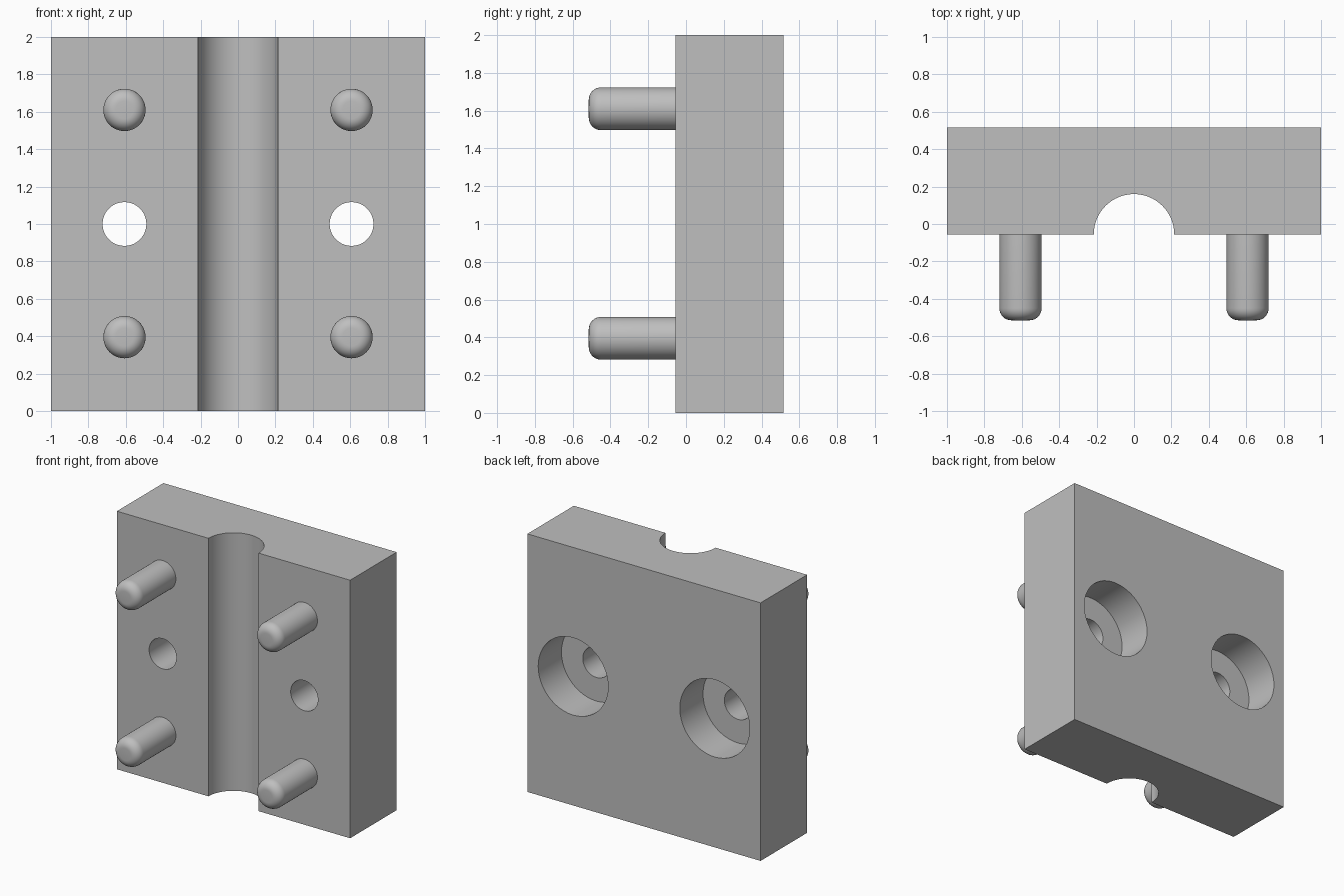
import bpy, bmesh, math
from mathutils import Matrix

if "Cube" in bpy.data.objects:
    bpy.data.objects.remove(bpy.data.objects["Cube"])

FRONT, BACK = -0.055, 0.515
GROOVE_R = 0.215
PIN_X, HOLE_Z = 0.607, 1.0

grey = bpy.data.materials.new("plain grey")
grey.diffuse_color = (0.52, 0.52, 0.52, 1)
grey.use_nodes = True
grey.node_tree.nodes["Principled BSDF"].inputs["Base Color"].default_value = grey.diffuse_color


def make_object(name, bm):
    bmesh.ops.recalc_face_normals(bm, faces=bm.faces[:])
    mesh = bpy.data.meshes.new(name)
    bm.to_mesh(mesh)
    bm.free()
    mesh.materials.append(grey)
    obj = bpy.data.objects.new(name, mesh)
    bpy.context.collection.objects.link(obj)
    return obj


def select(obj):
    bpy.ops.object.select_all(action='DESELECT')
    obj.select_set(True)
    bpy.context.view_layer.objects.active = obj


def smooth(obj):
    select(obj)
    bpy.ops.object.shade_smooth_by_angle(angle=math.radians(30))


def rod(name, x, z, radius, y0, y1, fillet=0):
    """Cylinder along y, with an optional rounded front rim."""
    bm = bmesh.new()
    mat = Matrix.Translation((x, (y0 + y1) / 2, z)) @ Matrix.Rotation(math.pi / 2, 4, 'X')
    bmesh.ops.create_cone(bm, cap_ends=True, segments=48, radius1=radius,
                          radius2=radius, depth=y1 - y0, matrix=mat)
    if fillet:
        rim = [e for e in bm.edges if all(v.co.y < y0 + 1e-4 for v in e.verts)]
        bmesh.ops.bevel(bm, geom=rim, offset=fillet, segments=8, profile=0.5,
                        affect='EDGES')
    return make_object(name, bm)


# Block: outline with half-round groove, extruded upward
outline = [(-1, FRONT), (-1, BACK), (1, BACK), (1, FRONT)]
for i in range(33):
    a = math.pi * i / 32
    outline.append((GROOVE_R * math.cos(a), FRONT + GROOVE_R * math.sin(a)))
bm = bmesh.new()
face = bm.faces.new([bm.verts.new((x, y, 0)) for x, y in outline])
ext = bmesh.ops.extrude_face_region(bm, geom=[face])
bmesh.ops.translate(bm, vec=(0, 0, 2),
                    verts=[v for v in ext["geom"] if isinstance(v, bmesh.types.BMVert)])
block = make_object("block", bm)

# Counterbored screw holes
for x in (-PIN_X, PIN_X):
    for radius, y0, y1 in ((0.30, 0.23, BACK + 0.1), (0.117, FRONT - 0.1, 0.3)):
        cutter = rod("hole_cutter", x, HOLE_Z, radius, y0, y1)
        cutter.hide_render = True
        mod = block.modifiers.new("hole", 'BOOLEAN')
        mod.operation = 'DIFFERENCE'
        mod.solver = 'EXACT'
        mod.object = cutter
        select(block)
        bpy.ops.object.modifier_apply(modifier=mod.name)
        bpy.data.objects.remove(cutter, do_unlink=True)
smooth(block)

# Locating pins with rounded tips
for x in (-PIN_X, PIN_X):
    for z in (0.395, 1.61):
        side = "left" if x < 0 else "right"
        level = "lower" if z < 1 else "upper"
        smooth(rod(f"{level}_{side}_pin", x, z, 0.113, -0.515, FRONT + 0.02, 0.065))
